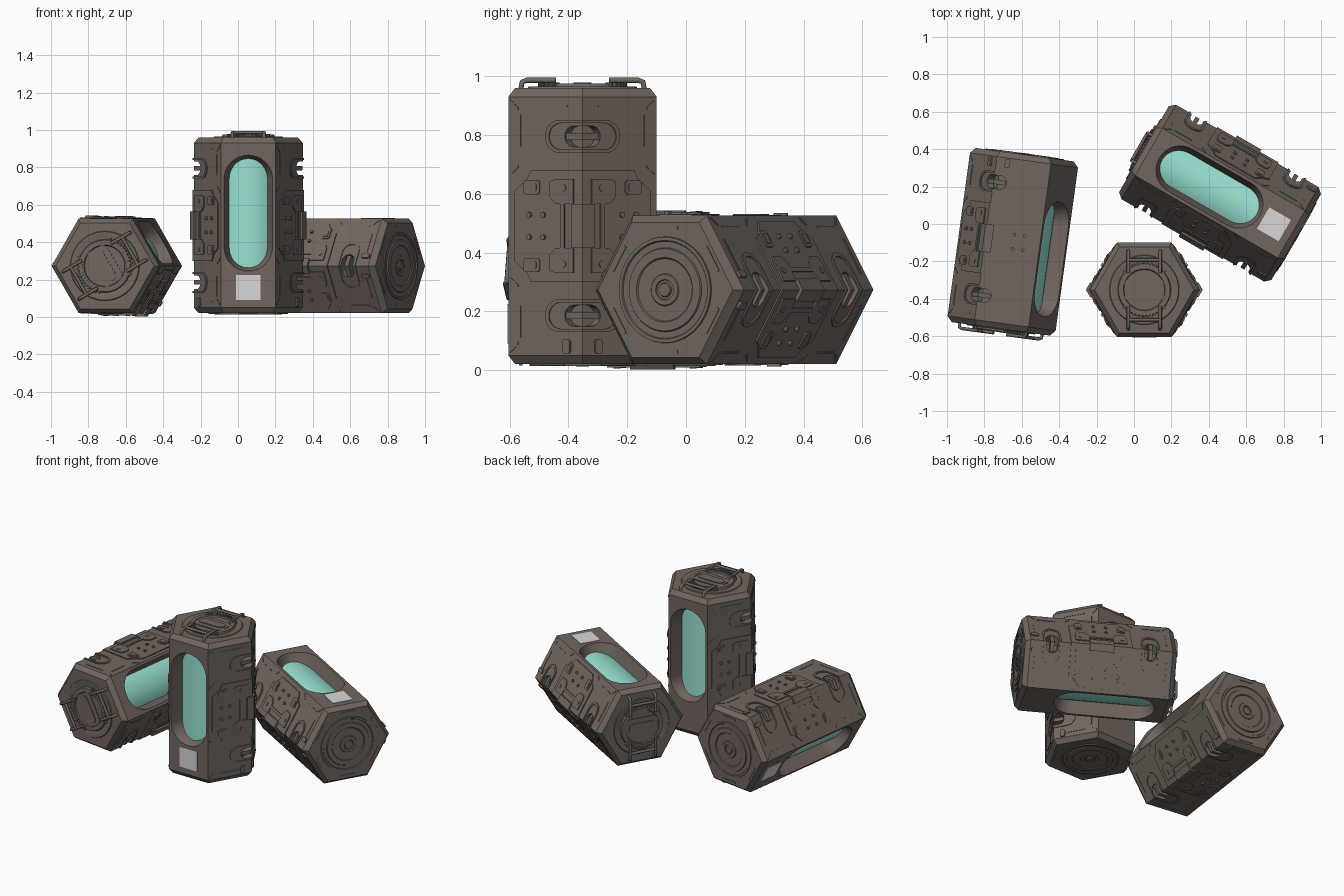
import bpy, bmesh
from math import sin, cos, pi, radians, sqrt
from mathutils import Vector, Matrix

if "Cube" in bpy.data.objects:
    bpy.data.objects.remove(bpy.data.objects["Cube"])

R = 0.2915            # hexagon corner radius
HALF = 0.47           # half length of the casing
RIM = 0.44            # height where the end chamfers start
S3 = sqrt(3) / 2


def material(name, rgb):
    m = bpy.data.materials.new(name)
    m.use_nodes = True
    m.diffuse_color = (*rgb, 1)
    m.node_tree.nodes["Principled BSDF"].inputs["Base Color"].default_value = (*rgb, 1)
    return m


BROWN = material("brown metal", (0.165, 0.134, 0.115))
GREEN = material("green glass", (0.31, 0.76, 0.64))
PALE = material("pale label", (0.68, 0.68, 0.68))
parts = []


def walls(bm, a, b):
    for i in range(len(a)):
        j = (i + 1) % len(a)
        bm.faces.new((a[i], a[j], b[j], b[i]))


def loft(bm, rings):
    """Skin a stack of equal rings and cap both ends."""
    vs = [[bm.verts.new(p) for p in ring] for ring in rings]
    for a, b in zip(vs, vs[1:]):
        walls(bm, a, b)
    bm.faces.new(vs[0][::-1])
    bm.faces.new(vs[-1])


def finish(name, bm, mat=BROWN, mirror="", outward=None):
    bmesh.ops.recalc_face_normals(bm, faces=bm.faces[:])
    if outward:
        bm.faces.ensure_lookup_table()
        if bm.faces[0].normal.dot(outward) < 0:
            bmesh.ops.reverse_faces(bm, faces=bm.faces[:])
    me = bpy.data.meshes.new(name)
    bm.to_mesh(me)
    bm.free()
    me.materials.append(mat)
    me.shade_smooth()
    me.set_sharp_from_angle(angle=radians(25))
    ob = bpy.data.objects.new(name, me)
    bpy.context.scene.collection.objects.link(ob)
    if mirror:
        mod = ob.modifiers.new("Mirror", 'MIRROR')
        mod.use_axis = ["x" in mirror, "y" in mirror, "z" in mirror]
        mod.use_mirror_merge = False
    parts.append(ob)


def circle(r, z, n=48):
    return [Vector((r * cos(2 * pi * i / n), r * sin(2 * pi * i / n), z)) for i in range(n)]


def lathe(name, profile, mat=BROWN):
    bm = bmesh.new()
    loft(bm, [circle(r, z) for r, z in profile])
    finish(name, bm, mat)


def stadium(w, h, r, n=8, cx=0, cy=0):
    """Rounded rectangle from half sizes and a corner radius."""
    pts = []
    for k, (sx, sy) in enumerate(((1, 1), (-1, 1), (-1, -1), (1, -1))):
        for i in range(n + 1):
            a = pi / 2 * (k + i / n)
            pts.append((cx + sx * (w - r) + r * cos(a), cy + sy * (h - r) + r * sin(a)))
    return pts


def half_capsule(length, r, cz, n=12):
    arc = [(length - r + r * cos(a), cz + r * sin(a))
           for a in (pi * (i / n - 0.5) for i in range(n + 1))]
    return [(0, cz - r)] + arc + [(0, cz + r)]


def on_side(u, z, h):
    """u runs from the side corner along the face, h is height above it."""
    if u <= 0:
        u = -h / sqrt(3)
    return Vector((R - u / 2 + h * S3, u * S3 + h / 2, z))


def plates(name, outlines, h0, h1, mirror="xyz"):
    bm = bmesh.new()
    for o in outlines:
        loft(bm, [[on_side(u, z, h) for u, z in o] for h in (h0, h1)])
    finish(name, bm, mirror=mirror)


def box(u0, u1, z0, z1):
    return [(u0, z0), (u1, z0), (u1, z1), (u0, z1)]


# Chamfered hexagonal ends
bm = bmesh.new()
for s in (1, -1):
    loft(bm, [circle(r, s * z, 6) for r, z in ((R, RIM), (0.265, HALF))])
finish("casing_ends", bm)

# Window faces: flat sheet with a tapered opening
bm = bmesh.new()
rings = [[bm.verts.new((x, y, z + 0.065)) for x, z in stadium(r, 0.18 + r, r - 0.001)]
         for y, r in ((R * S3, 0.13), (0.165, 0.1))]
hole = rings[0]
tr, tl, bl, br = [bm.verts.new((x * R / 2, R * S3, z * RIM))
                  for x, z in ((1, 1), (-1, 1), (-1, -1), (1, -1))]
half = len(hole) // 2
bm.faces.new(hole[:half] + [tl, tr])
bm.faces.new(hole[half:] + [br, bl])
bm.faces.new((hole[half - 1], hole[half], bl, tl))
bm.faces.new((hole[-1], hole[0], tr, br))
walls(bm, *rings)
finish("window_faces", bm, mirror="y", outward=Vector((0, 1, 0)))

# Side faces with a grip pocket sunk into the corner
bm = bmesh.new()
pocket = half_capsule(0.07, 0.036, 0.305)
edge, floor = [[bm.verts.new(on_side(u, z, h)) for u, z in pocket] for h in (0, -0.04)]
sheet = [bm.verts.new(on_side(u, z, 0)) for u, z in ((0, RIM), (R, RIM), (R, 0), (0, 0))]
bm.faces.new(edge + sheet)
for i in range(len(edge) - 1):
    bm.faces.new((edge[i], edge[i + 1], floor[i + 1], floor[i]))
bm.faces.new(floor)
finish("side_faces", bm, mirror="xyz", outward=Vector((S3, 0.5, 0)))

# Glass cylinder behind both windows
lathe("glass", [(0.2, -0.25), (0.2, 0.38)], GREEN)

# Label below the front window
bm = bmesh.new()
loft(bm, [[Vector((x, y, z)) for x, z in stadium(0.066, 0.067, 0.002, 1, cy=-0.333)]
          for y in (-0.25, -0.2555)])
finish("label", bm, PALE)

# Armour panel wrapped around each side corner
plates("side_panel", [[(0, 0), (0.265, 0), (0.265, 0.12), (0.215, 0.16), (0.2, 0.19), (0, 0.19)]],
       -0.003, 0.006)
plates("panel_blocks", [[(0.03, 0.075), (0.1, 0.075), (0.125, 0.1), (0.125, 0.15), (0.1, 0.16),
                         (0.03, 0.16)], box(0.066, 0.082, 0, 0.08)], 0, 0.012)
plates("panel_grip", [box(0, 0.036, 0, 0.075)], 0, 0.018)
plates("panel_pads", [stadium(0.032, 0.024, 0.012, 4, 0.195, 0.132)], 0, 0.011)
plates("pad_insets", [stadium(0.02, 0.013, 0.006, 4, 0.195, 0.132)], 0, 0.014)
plates("rivets", [stadium(0.009, 0.009, 0.008, 3, u, 0.038) for u in (0.15, 0.205)]
       + [stadium(0.012, 0.012, 0.011, 3, 0.07, 0.13)], 0, 0.015)

# Oval corner grips: raised rim and middle rib
plates("grip_rim", [half_capsule(0.145, 0.056, 0.305) + half_capsule(0.13, 0.045, 0.305)[::-1]],
       -0.003, 0.005)
plates("grip_rib", [box(0, 0.066, 0.293, 0.317)], -0.04, -0.002)

# Narrow ridges along the face edges and small clips near the base
plates("edge_ridges", [box(0.242, 0.249, 0.27, 0.38), box(0.06, 0.2, 0.405, 0.411),
                       [(0.252, 0.395), (0.282, 0.42), (0.282, 0.43), (0.252, 0.403)],
                       [(0.252, 0.2), (0.282, 0.175), (0.282, 0.183), (0.252, 0.208)]],
       -0.002, 0.003)
plates("base_clips", [stadium(0.014, 0.024, 0.008, 3, 0.06, -0.41)], -0.003, 0.009, "xy")

# Base: concentric rings, a centre bolt and bars along the edges
lathe("base_rings", [(0.183, -0.46), (0.18, -0.476), (0.168, -0.476), (0.165, -0.471),
                     (0.143, -0.471), (0.14, -0.477), (0.11, -0.477), (0.106, -0.472),
                     (0.055, -0.472), (0.052, -0.476), (0.035, -0.476), (0.033, -0.471),
                     (0.025, -0.471), (0.022, -0.478), (0.002, -0.478)])
bm = bmesh.new()
for k in range(6):
    turn = Matrix.Rotation(radians(30 + 60 * k), 3, 'Z')
    loft(bm, [[turn @ Vector((x, y, z)) for x, y in stadium(0.006, 0.05, 0.003, 2, 0.211)]
              for z in (-0.46, -0.474)])
finish("base_edge_bars", bm)

# Lid: raised disc, toothed arcs and slotted centre
lathe("lid", [(0.19, 0.465), (0.183, 0.475), (0.16, 0.475), (0.152, 0.472), (0.142, 0.472),
              (0.138, 0.485), (0.112, 0.485), (0.108, 0.478), (0.002, 0.478)])
bm = bmesh.new()
for side in (90, 270):
    for k in range(-6, 7):
        turn = Matrix.Rotation(radians(side + k * 8), 3, 'Z')
        loft(bm, [[turn @ Vector((x, y, z)) for x, y in stadium(0.016, 0.005, 0.002, 1, 0.136)]
                  for z in (0.47, 0.489)])
finish("lid_teeth", bm)
bm = bmesh.new()
for w, h, r, top in ((0.105, 0.062, 0.03, 0.484), (0.09, 0.03, 0.029, 0.489)):
    loft(bm, [[Vector((x, y, z)) for x, y in stadium(w, h, r)] for z in (0.47, top)])
finish("lid_centre", bm)

# Two lid handles made of bent rods
curve = bpy.data.curves.new("lid_handles", 'CURVE')
curve.dimensions = '3D'
curve.bevel_depth = 0.009
curve.bevel_resolution = 2
curve.use_fill_caps = True
curve.materials.append(BROWN)
leg = [(0.085, 0.09, 0.496), (0.085, 0.19, 0.496), (0.085, 0.206, 0.49), (0.085, 0.21, 0.465)]
bar = [(0.085, 0.16, 0.496), (-0.085, 0.16, 0.496)]
for sy in (1, -1):
    for path in (leg, [(-x, y, z) for x, y, z in leg], bar):
        spline = curve.splines.new('POLY')
        spline.points.add(len(path) - 1)
        for point, (x, y, z) in zip(spline.points, path):
            point.co = (x, sy * y, z, 1)
handles = bpy.data.objects.new("lid_handles", curve)
bpy.context.scene.collection.objects.link(handles)
parts.append(handles)


def pose(centre, y_axis, z_axis):
    y, z = Vector(y_axis).normalized(), Vector(z_axis).normalized()
    m = Matrix((y.cross(z), y, z)).transposed().to_4x4()
    m.translation = Vector(centre)
    return m


# One standing canister and two lying ones
a = radians(7.8)
handle_way = Vector((-sin(a), -cos(a), 0))
window_way = Vector((cos(a), -sin(a), 0)) * S3 + Vector((0, 0, 0.5))
poses = {"standing": pose((0.055, -0.352, 0.49), (0, 1, 0), (0, 0, 1)),
         "right_lying": pose((-0.648, -0.095, 0.273), window_way, handle_way),
         "left_lying": pose((0.46, 0.165, 0.273), (0, 0, -1), (-S3, 0.5, 0))}
for ob in parts:
    base = ob.name
    for where, m in poses.items():
        o = ob
        if where != "standing":
            o = ob.copy()
            bpy.context.scene.collection.objects.link(o)
        o.name = where + "_" + base
        o.matrix_world = m
